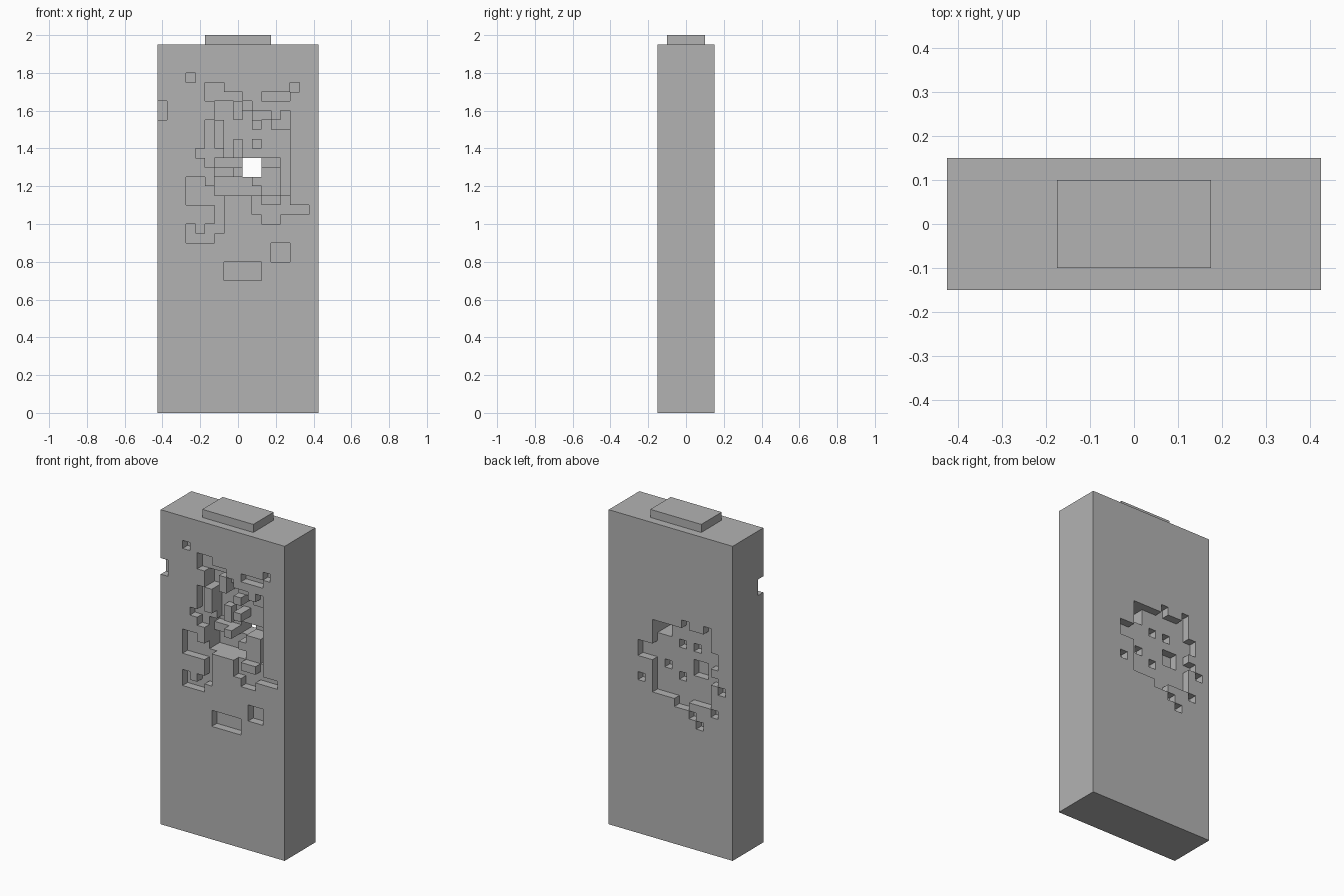
import bpy
import bmesh
from mathutils import Vector

cube = bpy.data.objects.get("Cube")
if cube:
    bpy.data.objects.remove(cube, do_unlink=True)

CELL = 0.05
COLS, LAYERS, ROWS = 17, 6, 39


def dig(face, depth, *pits):
    """Set the pit depth of a face over rectangles: column, row, width, height."""
    for col, row, width, height in pits:
        for c in range(col, col + width):
            for r in range(row, row + height):
                face[c, r] = depth


def skin_cells(name, solid, material):
    """Skin a set of solid cells with outward quads."""
    bm = bmesh.new()
    verts = {}

    def vert(p):
        if p not in verts:
            verts[p] = bm.verts.new(CELL * Vector((p[0] - COLS / 2, p[1] - LAYERS / 2, p[2])))
        return verts[p]

    for cell in sorted(solid):
        for axis in range(3):
            u, v = (axis + 1) % 3, (axis + 2) % 3
            for side in (0, 1):
                near = list(cell)
                near[axis] += 2 * side - 1
                if tuple(near) in solid:
                    continue
                ring = []
                for du, dv in ((0, 0), (1, 0), (1, 1), (0, 1)):
                    p = list(cell)
                    p[axis] += side
                    p[u] += du
                    p[v] += dv
                    ring.append(vert(tuple(p)))
                bm.faces.new(ring if side else ring[::-1])
    mesh = bpy.data.meshes.new(name)
    bm.to_mesh(mesh)
    bm.free()
    mesh.materials.append(material)
    bpy.context.collection.objects.link(bpy.data.objects.new(name, mesh))


# Material
grey = bpy.data.materials.new("plain_grey")
grey.use_nodes = True
colour = (0.45, 0.45, 0.45, 1)
grey.diffuse_color = colour
grey.node_tree.nodes["Principled BSDF"].inputs["Base Color"].default_value = colour

front, back = {}, {}

# Front: shallow pits near the top
dig(front, 1, (3, 35, 1, 1), (0, 31, 1, 2), (5, 33, 2, 2), (7, 33, 2, 1),
    (11, 33, 3, 1), (14, 34, 1, 1), (9, 32, 1, 1), (10, 31, 2, 1),
    (13, 31, 1, 1), (12, 30, 2, 1))
# Front: shallow pits beside the main hollow
dig(front, 1, (5, 28, 1, 3), (4, 27, 3, 1), (5, 26, 1, 1), (3, 24, 2, 1),
    (3, 22, 3, 2), (10, 21, 1, 2), (13, 21, 1, 2), (14, 21, 2, 1))
# Front: shallow pits below the main hollow
dig(front, 1, (6, 19, 1, 4), (3, 18, 3, 1), (3, 19, 1, 1), (5, 19, 1, 1),
    (11, 20, 2, 2), (12, 16, 2, 2), (7, 14, 4, 2))
# Front: main hollow with its deeper ledges
dig(front, 2, (6, 31, 2, 2), (9, 31, 1, 1), (7, 30, 3, 1), (11, 30, 1, 1),
    (7, 27, 7, 3), (13, 23, 1, 4), (6, 25, 2, 1))
dig(front, 3, (6, 26, 3, 1), (11, 26, 2, 1), (6, 23, 5, 2))
# Front: blocks left standing in the hollow
dig(front, 1, (8, 27, 1, 2), (8, 25, 1, 1), (11, 23, 2, 3), (10, 24, 1, 1))
dig(front, 0, (10, 28, 1, 1))
# Window through the slab
dig(front, LAYERS, (9, 25, 2, 2))

# Back: wide recess, columns counted as seen from behind
dig(back, 1, (6, 18, 8, 8), (8, 26, 6, 1), (4, 22, 2, 2), (14, 23, 1, 2), (9, 17, 2, 1))
# Back: single pits around the rim
dig(back, 1, *((c, r, 1, 1) for c, r in (
    (10, 27), (13, 27), (14, 21), (15, 20), (4, 19), (14, 17), (11, 16), (12, 15))))
# Back: deeper pits in the recess floor
dig(back, 2, (9, 24, 1, 1), (11, 24, 1, 1), (7, 21, 1, 1), (9, 20, 1, 1), (11, 21, 2, 2))

# Slab with eroded front and back
slab = {(x, y, z) for x in range(COLS) for y in range(LAYERS) for z in range(ROWS)
        if front.get((x, z), 0) <= y < LAYERS - back.get((COLS - 1 - x, z), 0)}
skin_cells("eroded_slab", slab, grey)

# Flat cap on top
bpy.ops.mesh.primitive_cube_add(size=1, location=(0, 0, (ROWS + 0.5) * CELL))
cap = bpy.context.object
cap.name = "top_cap"
cap.scale = (0.35, 0.2, CELL)
cap.data.materials.append(grey)
